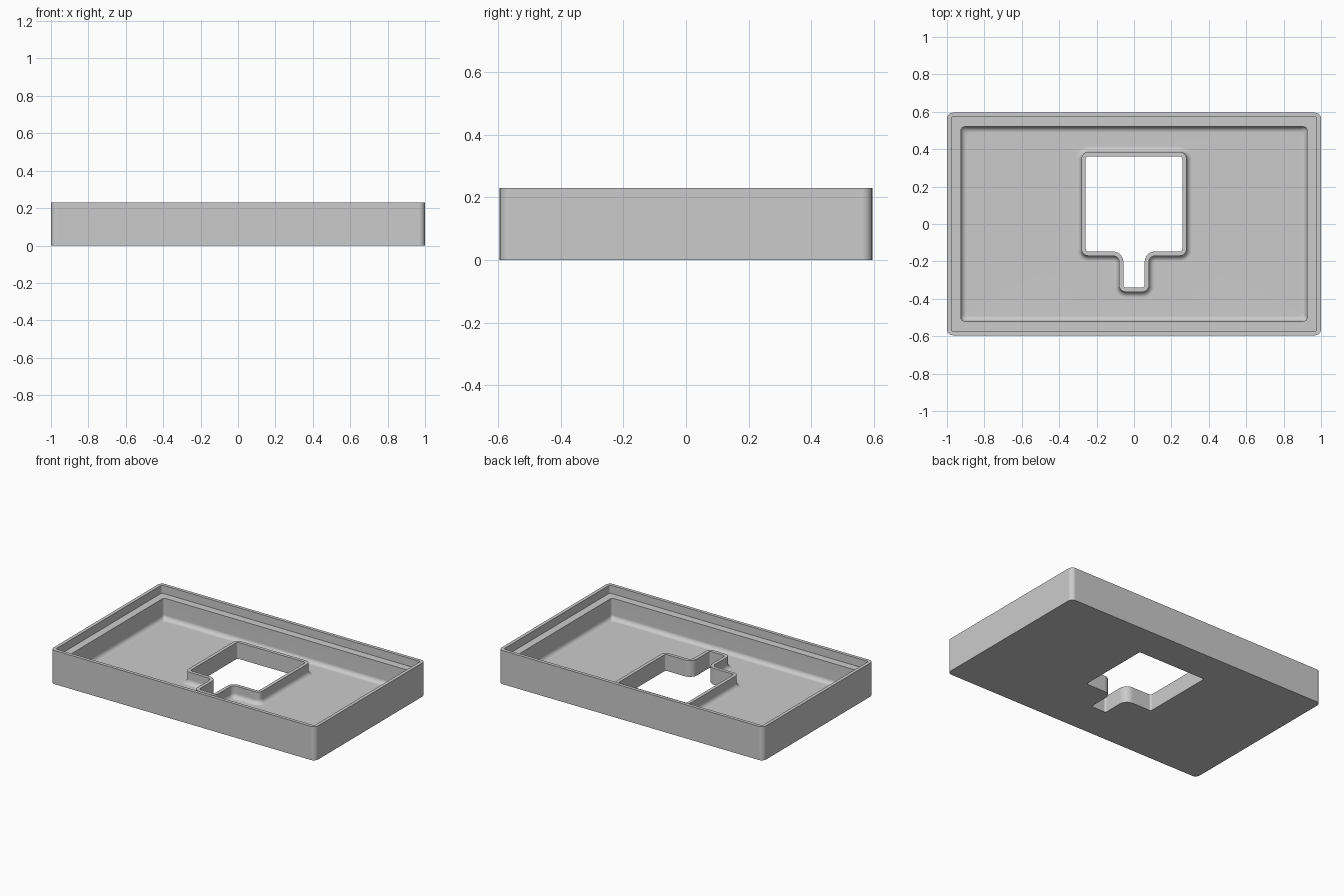
import bpy, bmesh
from math import sin, cos, pi, radians
from mathutils import Vector

cube = bpy.data.objects.get("Cube")
if cube:
    bpy.data.objects.remove(cube, do_unlink=True)

grey = bpy.data.materials.new("light grey")
grey.use_nodes = True
colour = (0.6, 0.6, 0.6, 1)
grey.diffuse_color = colour
grey.node_tree.nodes["Principled BSDF"].inputs["Base Color"].default_value = colour

HEIGHT, LEDGE, FLOOR, LIP = 0.23, 0.175, 0.032, 0.112
FILLET, STEPS = 0.03, 6

# Counter-clockwise plan outlines: the tray edge and the keyhole opening
tray = [(-1, -0.595), (1, -0.595), (1, 0.595), (-1, 0.595)]
half_hole = [(0.057, -0.34), (0.057, -0.147), (0.258, -0.147), (0.258, 0.362)]
opening = half_hole + [(-x, y) for x, y in reversed(half_hole)]


def ring(bm, outline, inset, z, convex, concave=0.0, smallest=0.005):
    """Rounded outline, moved inward by inset, at height z."""
    pts = [Vector(p) for p in outline]
    verts = []
    for i, p in enumerate(pts):
        a = (p - pts[i - 1]).normalized()
        b = (pts[(i + 1) % len(pts)] - p).normalized()
        p = p + inset * (a.orthogonal() + b.orthogonal())
        turn = a.x * b.y - a.y * b.x
        r = max(convex - inset if turn > 0 else concave + inset, smallest)
        centre = p + r * (b - a)
        for k in range(STEPS + 1):
            t = k / STEPS * pi / 2
            q = centre + r * (a * sin(t) - b * cos(t))
            verts.append(bm.verts.new((q.x, q.y, z)))
    return verts


def skin(bm, rings):
    for low, high in zip(rings, rings[1:]):
        n = len(low)
        for i in range(n):
            j = (i + 1) % n
            bm.faces.new((low[i], low[j], high[j], high[i]))


def loop_edges(bm, verts):
    return [bm.edges.get((verts[i - 1], verts[i])) for i in range(len(verts))]


def fill_between(bm, outer, inner):
    bmesh.ops.triangle_fill(bm, edges=loop_edges(bm, outer) + loop_edges(bm, inner),
                            use_beauty=True)


bm = bmesh.new()
angles = [k / STEPS * pi / 2 for k in range(STEPS + 1)]

# Outer wall, rim, ledge, inner wall and its fillet down to the floor
wall = [(0, 0), (0, HEIGHT), (0.023, HEIGHT), (0.023, LEDGE), (0.075, LEDGE)]
wall += [(0.075 + FILLET * (1 - cos(t)), FLOOR + FILLET * (1 - sin(t))) for t in angles]
wall_rings = [ring(bm, tray, d, z, 0.032, smallest=0.008 if d < 0.05 else 0.02)
              for d, z in wall]
skin(bm, wall_rings)

# Raised lip round the opening, with a fillet at its foot
lip = [(0, 0), (0, LIP), (-0.023, LIP)]
lip += [(-0.023 - FILLET * (1 - cos(t)), FLOOR + FILLET * (1 - sin(t))) for t in angles]
lip_rings = [ring(bm, opening, d, z, 0.013, 0.055, 0.004) for d, z in lip]
skin(bm, lip_rings)

# Floor and underside
fill_between(bm, wall_rings[-1], lip_rings[-1])
fill_between(bm, wall_rings[0], lip_rings[0])
bmesh.ops.recalc_face_normals(bm, faces=bm.faces)

mesh = bpy.data.meshes.new("tray")
bm.to_mesh(mesh)
bm.free()
mesh.materials.append(grey)
obj = bpy.data.objects.new("tray", mesh)
bpy.context.collection.objects.link(obj)

bpy.ops.object.select_all(action='DESELECT')
obj.select_set(True)
bpy.context.view_layer.objects.active = obj
bpy.ops.object.shade_smooth_by_angle(angle=radians(30))
weighted = obj.modifiers.new("flat_face_normals", 'WEIGHTED_NORMAL')
weighted.keep_sharp = True
